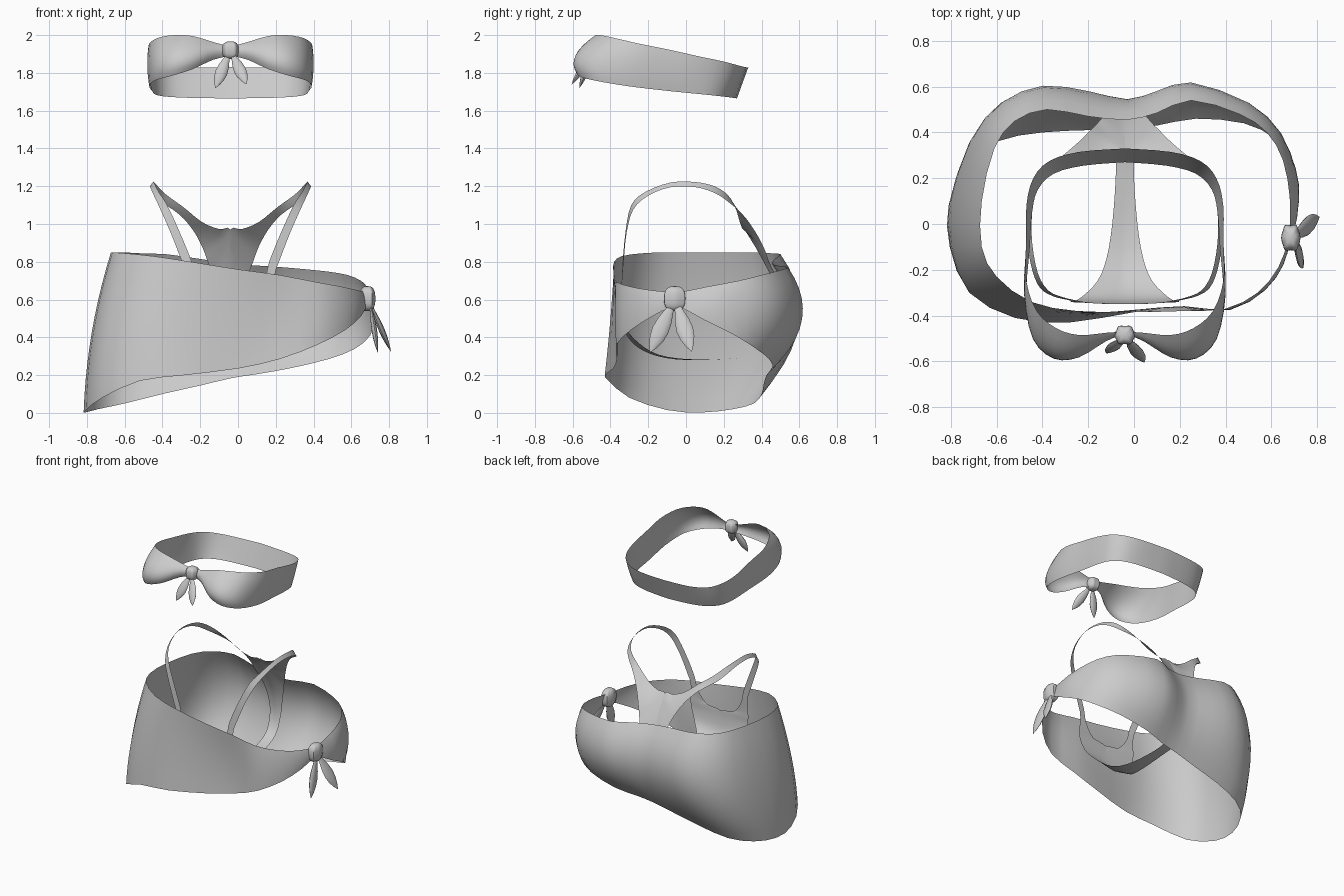
import bpy, bmesh, math
from mathutils import Vector

fabric = bpy.data.materials.new("grey_fabric")
fabric.diffuse_color = (0.6, 0.6, 0.6, 1)


def finish(name, bm, angle=50):
    mesh = bpy.data.meshes.new(name)
    bmesh.ops.recalc_face_normals(bm, faces=bm.faces[:])
    bm.to_mesh(mesh)
    bm.free()
    mesh.materials.append(fabric)
    ob = bpy.data.objects.new(name, mesh)
    bpy.context.collection.objects.link(ob)
    bpy.ops.object.select_all(action='DESELECT')
    ob.select_set(True)
    bpy.context.view_layer.objects.active = ob
    bpy.ops.object.shade_smooth_by_angle(angle=math.radians(angle))
    return ob


def smooth_path(pts, closed, sub):
    """Catmull-Rom curve through the points."""
    p = [Vector(q) for q in pts]
    n = len(p)
    get = (lambda i: p[i % n]) if closed else (lambda i: p[max(0, min(n - 1, i))])
    out = []
    for i in range(n if closed else n - 1):
        a, b, c, d = (get(i + k) for k in (-1, 0, 1, 2))
        for s in range(sub):
            t = s / sub
            out.append(0.5 * (2 * b + (c - a) * t + (2 * a - 5 * b + 4 * c - d) * t * t
                              + (3 * b - a - 3 * c + d) * t ** 3))
    return out if closed else out + [p[-1]]


def loft(name, rails, closed, sub=3, steps=8):
    """Cloth sheet spanned between two or three rails."""
    paths = [smooth_path(r, closed, sub) for r in rails]
    bm = bmesh.new()
    grid = []
    for pts in zip(*paths):
        row = []
        for k in range(steps + 1):
            t = k / steps
            if len(pts) == 2:
                v = pts[0].lerp(pts[1], t)
            else:
                v = (pts[0] * (2 * t - 1) * (t - 1) + pts[1] * 4 * t * (1 - t)
                     + pts[2] * t * (2 * t - 1))
            row.append(bm.verts.new(v))
        grid.append(row)
    for i in range(len(grid) if closed else len(grid) - 1):
        r, q = grid[i], grid[(i + 1) % len(grid)]
        for k in range(steps):
            bm.faces.new((r[k], q[k], q[k + 1], r[k + 1]))
    return finish(name, bm)


def mirror(ob, x):
    m = ob.modifiers.new("mirror", 'MIRROR')
    m.use_clip = True
    m.merge_threshold = 0.002
    ob.location.x = x


def knot(name, centre, size):
    """Pleated barrel-shaped knot."""
    bm = bmesh.new()
    bmesh.ops.create_uvsphere(bm, u_segments=24, v_segments=12, radius=1)
    for v in bm.verts:
        a = math.atan2(v.co.y, v.co.x)
        f = 1 + 0.06 * math.cos(6 * a)
        for i in range(3):
            c = v.co[i]
            v.co[i] = math.copysign(abs(c) ** 0.75, c) * size[i] * (f if i < 2 else 1)
        v.co += Vector(centre)
    return finish(name, bm)


def leaf(name, root, tip, side, width, thick):
    """Pointed cloth tail with a cushioned section."""
    root, tip = Vector(root), Vector(tip)
    axis = tip - root
    side = Vector(side)
    side = (side - axis * side.dot(axis) / axis.length_squared).normalized()
    up = axis.cross(side).normalized()
    bm = bmesh.new()
    rings = []
    for t, w in ((0, .3), (.15, .5), (.35, .85), (.55, 1), (.72, .85), (.87, .5), (1, .03)):
        ring = []
        for k in range(10):
            a = 2 * math.pi * k / 10
            ring.append(bm.verts.new(root + axis * t + side * math.cos(a) * w * width / 2
                                     + up * math.sin(a) * w * thick / 2))
        rings.append(ring)
    for r, q in zip(rings, rings[1:]):
        for k in range(10):
            bm.faces.new((r[k], r[(k + 1) % 10], q[(k + 1) % 10], q[k]))
    bm.faces.new(rings[0])
    bm.faces.new(rings[-1])
    return finish(name, bm)


# Wrap skirt: top hem, widest line and bottom hem, running around from the knot
wrap_top = [(.68, -.03, .64), (.68, .12, .67), (.65, .28, .70), (.58, .40, .73), (.46, .48, .75),
            (.25, .54, .77), (.1, .485, .78), (-.03, .455, .79), (-.2, .47, .815),
            (-.38, .50, .84), (-.52, .45, .845), (-.61, .33, .85), (-.665, .1, .85),
            (-.665, -.1, .85), (-.6, -.23, .845), (-.45, -.34, .83), (-.25, -.38, .80),
            (0, -.385, .76), (.22, -.38, .73), (.40, -.37, .695), (.54, -.3, .67),
            (.63, -.19, .65), (.67, -.08, .64)]
wrap_mid = [(.69, -.03, .6), (.715, .12, .59), (.70, .24, .57), (.64, .40, .54), (.5, .53, .52),
            (.25, .615, .5), (.1, .58, .5), (-.03, .545, .5), (-.2, .58, .5),
            (-.40, .60, .48), (-.58, .53, .45), (-.70, .38, .44), (-.765, .12, .43),
            (-.765, -.1, .43), (-.69, -.27, .44), (-.5, -.38, .5), (-.27, -.40, .5),
            (0, -.375, .5), (.22, -.36, .5), (.42, -.375, .53), (.57, -.29, .56),
            (.65, -.18, .585), (.68, -.08, .6)]
wrap_low = [(.70, -.03, .56), (.72, .1, .49), (.70, .26, .41), (.62, .37, .34), (.48, .44, .285),
            (.27, .46, .235), (.1, .43, .205), (-.03, .42, .185), (-.2, .41, .145),
            (-.40, .40, .10), (-.6, .36, .05), (-.74, .25, .02), (-.81, .08, .002),
            (-.805, -.1, .015), (-.72, -.3, .08), (-.52, -.41, .17), (-.28, -.43, .2),
            (0, -.385, .235), (.22, -.365, .285), (.42, -.37, .36), (.57, -.29, .44),
            (.65, -.18, .51), (.68, -.08, .56)]
loft("wrap_skirt", (wrap_top, wrap_mid, wrap_low), True, sub=2, steps=10)

# Headband, right half from the knot to the back
band_top = [(0, -.47, 1.94), (.08, -.475, 1.96), (.2, -.485, 1.995), (.3, -.455, 2.0),
            (.385, -.38, 1.985), (.43, -.25, 1.955), (.43, -.1, 1.925), (.43, .08, 1.885),
            (.4, .2, 1.86), (.33, .275, 1.84), (.2, .315, 1.83), (0, .33, 1.83)]
band_mid = [(0, -.48, 1.915), (.08, -.51, 1.92), (.2, -.575, 1.90), (.31, -.575, 1.89),
            (.4, -.49, 1.87), (.44, -.31, 1.845), (.43, -.1, 1.815), (.42, .065, 1.79),
            (.392, .175, 1.77), (.322, .25, 1.755), (.19, .285, 1.748), (0, .30, 1.748)]
band_low = [(0, -.47, 1.89), (.09, -.5, 1.87), (.2, -.565, 1.82), (.31, -.57, 1.785),
            (.4, -.485, 1.76), (.43, -.31, 1.73), (.415, -.1, 1.705), (.405, .05, 1.69),
            (.38, .15, 1.68), (.31, .22, 1.672), (.18, .255, 1.667), (0, .27, 1.665)]
mirror(loft("headband", (band_top, band_mid, band_low), False), -.04)

# Bodysuit, right half: front neckline, strap, racer back, thong strip, front panel
suit_outer = [(.24, -.34, .60), (.237, -.34, .66), (.237, -.335, .74), (.257, -.33, .8),
              (.315, -.315, .95), (.37, -.28, 1.075), (.405, -.2, 1.15), (.425, -.08, 1.195),
              (.425, .05, 1.195), (.41, .15, 1.165), (.37, .22, 1.12), (.27, .30, 1.05),
              (.2, .36, .97), (.15, .41, .88), (.12, .44, .8), (.09, .475, .72),
              (.06, .5, .6), (.045, .5, .48), (.04, .45, .36), (.04, .33, .3),
              (.04, .2, .285), (.055, 0, .285), (.08, -.15, .31), (.12, -.25, .37),
              (.19, -.32, .45), (.23, -.34, .54)]
suit_inner = [(0, -.35, .59), (.11, -.348, .61), (.18, -.34, .7), (.205, -.335, .8),
              (.27, -.32, .96), (.335, -.29, 1.1), (.38, -.215, 1.17), (.405, -.08, 1.22),
              (.405, .05, 1.222), (.385, .15, 1.2), (.34, .22, 1.155), (.25, .26, 1.09),
              (.15, .285, 1.01), (.06, .30, .973), (0, .31, .97), (0, .40, .82),
              (0, .48, .65), (0, .5, .48), (0, .45, .36), (0, .33, .3),
              (0, .2, .285), (0, 0, .28), (0, -.15, .3), (0, -.26, .35),
              (0, -.325, .43), (0, -.345, .52)]
mirror(loft("bodysuit", (suit_outer, suit_inner), True, steps=4), -.04)

# Knots with two hanging tails each
knot("headband_knot", (-.04, -.485, 1.92), (.042, .042, .047))
leaf("headband_tail_left", (-.05, -.50, 1.90), (-.12, -.565, 1.72), (1, 0, -.3), .065, .03)
leaf("headband_tail_right", (-.03, -.50, 1.90), (.045, -.605, 1.74), (1, 0, .3), .065, .03)
knot("skirt_knot", (.685, -.06, .605), (.04, .058, .066))
leaf("skirt_tail_front", (.70, -.07, .58), (.74, -.19, .32), (0, 1, -.3), .09, .03)
leaf("skirt_tail_back", (.70, -.05, .58), (.81, .03, .325), (0, 1, .3), .09, .03)
